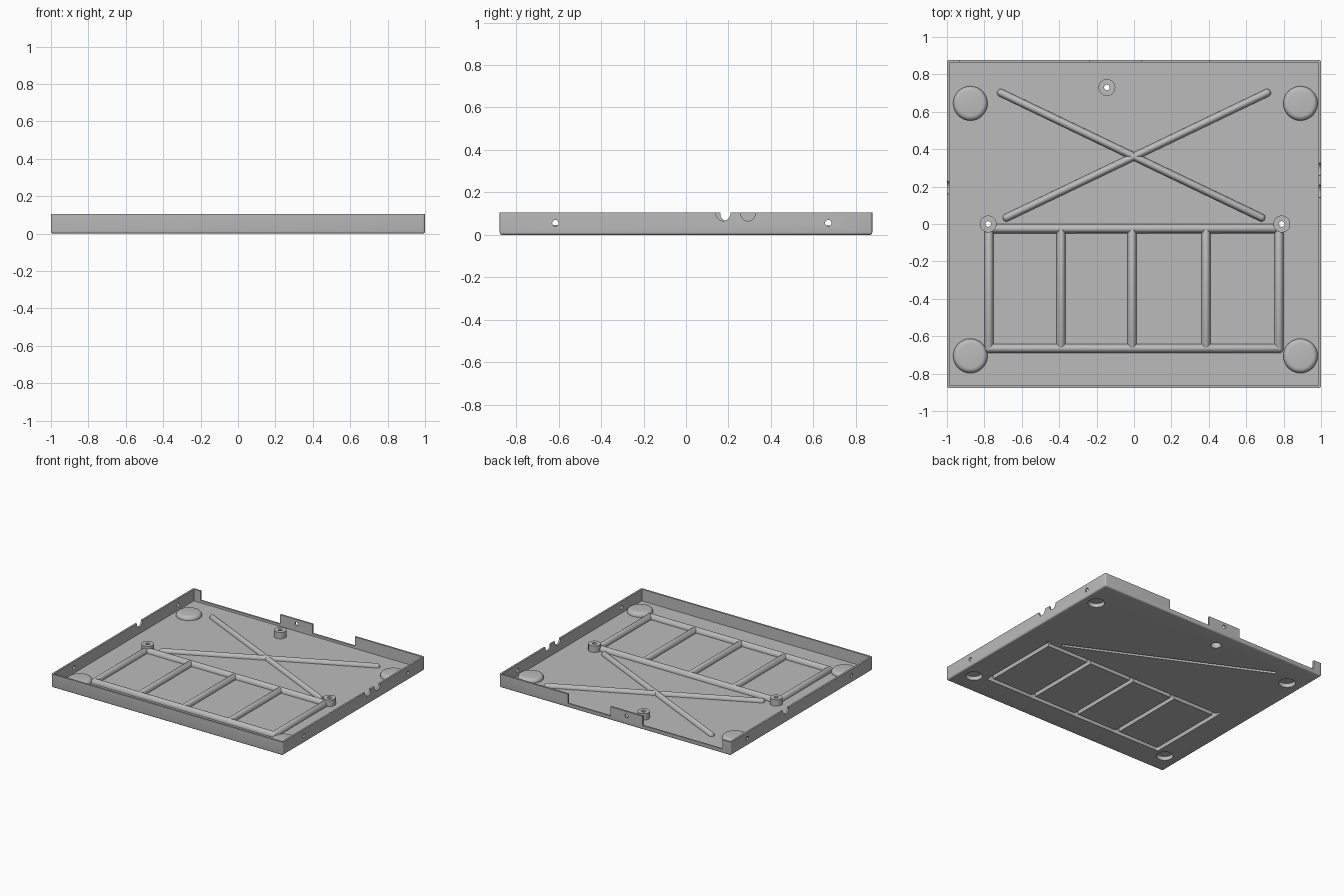
import bpy, bmesh, math
from mathutils import Matrix, Vector

old = bpy.data.objects.get("Cube")
if old:
    bpy.data.objects.remove(old, do_unlink=True)

HX, HY, TOP, T = 1.0, 0.877, 0.105, 0.014   # half sizes, wall top, sheet thickness

steel = bpy.data.materials.new("plain_grey")
steel.use_nodes = True
GREY = (0.5, 0.5, 0.5, 1)
steel.diffuse_color = GREY
steel.node_tree.nodes["Principled BSDF"].inputs["Base Color"].default_value = GREY

cutters = bpy.data.collections.new("cutters")
bpy.context.scene.collection.children.link(cutters)


def make(name, bm, cutter=False):
    bmesh.ops.recalc_face_normals(bm, faces=bm.faces)
    mesh = bpy.data.meshes.new(name)
    bm.to_mesh(mesh)
    bm.free()
    mesh.materials.append(steel)
    ob = bpy.data.objects.new(name, mesh)
    (cutters if cutter else bpy.context.scene.collection).objects.link(ob)
    ob.hide_render = cutter
    return ob


def box(name, lo, hi, cutter=False):
    bm = bmesh.new()
    lo, hi = Vector(lo), Vector(hi)
    bmesh.ops.create_cube(bm, size=1, matrix=Matrix.Translation((lo + hi) / 2) @ Matrix.Diagonal((*(hi - lo), 1)))
    return make(name, bm, cutter)


def disc(name, x, y, r, z0, z1, cutter=False, round_edge=0):
    bm = bmesh.new()
    bmesh.ops.create_cone(bm, cap_ends=True, segments=32, radius1=r, radius2=r, depth=z1 - z0,
                          matrix=Matrix.Translation((x, y, (z0 + z1) / 2)))
    if round_edge:
        rim = [e for e in bm.edges if all(v.co.z > z1 - 0.001 for v in e.verts)]
        bmesh.ops.bevel(bm, geom=rim, offset=round_edge, segments=5, profile=0.5, affect='EDGES')
    return make(name, bm, cutter)


def side_hole(x, y, z, r, axis='Y'):
    bm = bmesh.new()
    bmesh.ops.create_cone(bm, cap_ends=True, segments=24, radius1=r, radius2=r, depth=0.08,
                          matrix=Matrix.Translation((x, y, z)) @ Matrix.Rotation(math.pi / 2, 4, axis))
    make("hole_cutter", bm, True)


def bead(name, a, b, half_w, height, drop, cutter=False):
    """Half-round bead with rounded ends, pressed up from the floor between a and b."""
    a, b = Vector(a), Vector(b)
    half = max((b - a).length / 2 - half_w, 0)
    bm = bmesh.new()
    bmesh.ops.create_uvsphere(bm, u_segments=20, v_segments=9, radius=1,
                              matrix=Matrix.Rotation(math.pi / 2, 4, 'Y'))
    for v in bm.verts:
        side = math.copysign(half, v.co.x)
        v.co = (v.co.x * half_w + side, v.co.y * half_w,
                -drop if v.co.z < -0.001 else v.co.z * height)
    d, mid = b - a, (a + b) / 2
    bm.transform(Matrix.Translation((mid.x, mid.y, T)) @ Matrix.Rotation(math.atan2(d.y, d.x), 4, 'Z'))
    return make(name, bm, cutter)


# Pan: bent sheet with a rounded lower edge and an open top
bm = bmesh.new()
bmesh.ops.create_cube(bm, size=1, matrix=Matrix.Translation((0, 0, TOP / 2)) @ Matrix.Diagonal((2 * HX, 2 * HY, TOP, 1)))
bm.faces.ensure_lookup_table()
bmesh.ops.delete(bm, geom=[f for f in bm.faces if f.normal.z > 0.5], context='FACES_ONLY')
low = [e for e in bm.edges if min(v.co.z for v in e.verts) < 0.01]
bmesh.ops.bevel(bm, geom=low, offset=0.012, segments=4, profile=0.5, affect='EDGES')
pan = make("pan", bm)
shell = pan.modifiers.new("sheet", 'SOLIDIFY')
shell.thickness, shell.offset, shell.use_even_offset = T, -1, True
parts = [pan]

# Back wall gaps, leaving a corner return, a middle tab and a long flange
for x0, x1 in ((-0.93, -0.24), (0.04, 0.405)):
    box("gap_cutter", (x0, HY - 0.04, 0.032), (x1, HY + 0.04, 0.2), True)

# Cable notches in the side wall rims
for x, y in ((HX, 0.175), (HX, 0.292), (-HX, 0.195)):
    side_hole(x, y, 0.1, 0.034)

# Screw holes through the side walls and the back tab
for x in (-HX, HX):
    for y in (-0.615, 0.67):
        side_hole(x, y, 0.056, 0.015)
side_hole(-0.1, HY, 0.07, 0.014, 'X')

# Stiffening beads: ladder frame and crossed braces, hollow underneath
FX, Y0, Y1 = 0.8, 0.0, -0.69
paths = [("frame_rail", (-FX, y), (FX, y), 0.025, 0.034) for y in (Y0 - 0.025, Y1 + 0.025)]
paths += [("frame_rung", (x, Y0), (x, Y1), 0.025, 0.034) for x in (-0.775, -0.39, -0.01, 0.385, 0.775)]
paths += [("cross_brace", (s * 0.73, 0.71), (-s * 0.7, 0.025), 0.021, 0.028) for s in (-1, 1)]
for name, a, b, w, h in paths:
    parts.append(bead(name, a, b, w, h, 0.005))
    inset = (Vector(b) - Vector(a)).normalized() * 0.008
    bead("groove_cutter", Vector(a) + inset, Vector(b) - inset, w - 0.008, h - 0.008, 0.03, True)

# Foot dimples
for x in (-0.875, 0.89):
    for y in (0.645, -0.705):
        parts.append(disc("foot_dimple", x, y, 0.092, T - 0.005, T + 0.03, round_edge=0.026))
        disc("foot_recess_cutter", x, y, 0.06, -0.02, T + 0.017, True)

# Mounting bosses with through holes
for x, y in ((-0.145, 0.73), (-0.78, 0), (0.79, 0)):
    parts.append(disc("mounting_boss", x, y, 0.045, T - 0.005, T + 0.05))
    disc("bore_cutter", x, y, 0.015, -0.05, 0.2, True)
disc("boss_recess_cutter", -0.145, 0.73, 0.037, -0.02, T + 0.036, True)

# Cut all parts, shade them, then drop the cutters
for ob in parts:
    cut = ob.modifiers.new("cuts", 'BOOLEAN')
    cut.operation, cut.solver, cut.operand_type = 'DIFFERENCE', 'EXACT', 'COLLECTION'
    cut.collection = cutters
bpy.context.view_layer.update()
graph = bpy.context.evaluated_depsgraph_get()
results = [bpy.data.meshes.new_from_object(ob.evaluated_get(graph)) for ob in parts]
for ob, mesh in zip(parts, results):
    ob.modifiers.clear()
    ob.data = mesh
    for p in mesh.polygons:
        p.material_index = 0
for ob in list(cutters.objects):
    bpy.data.objects.remove(ob, do_unlink=True)
bpy.data.collections.remove(cutters)
bpy.ops.object.select_all(action='DESELECT')
for ob in parts:
    ob.select_set(True)
bpy.context.view_layer.objects.active = pan
bpy.ops.object.shade_smooth_by_angle(angle=math.radians(35))
